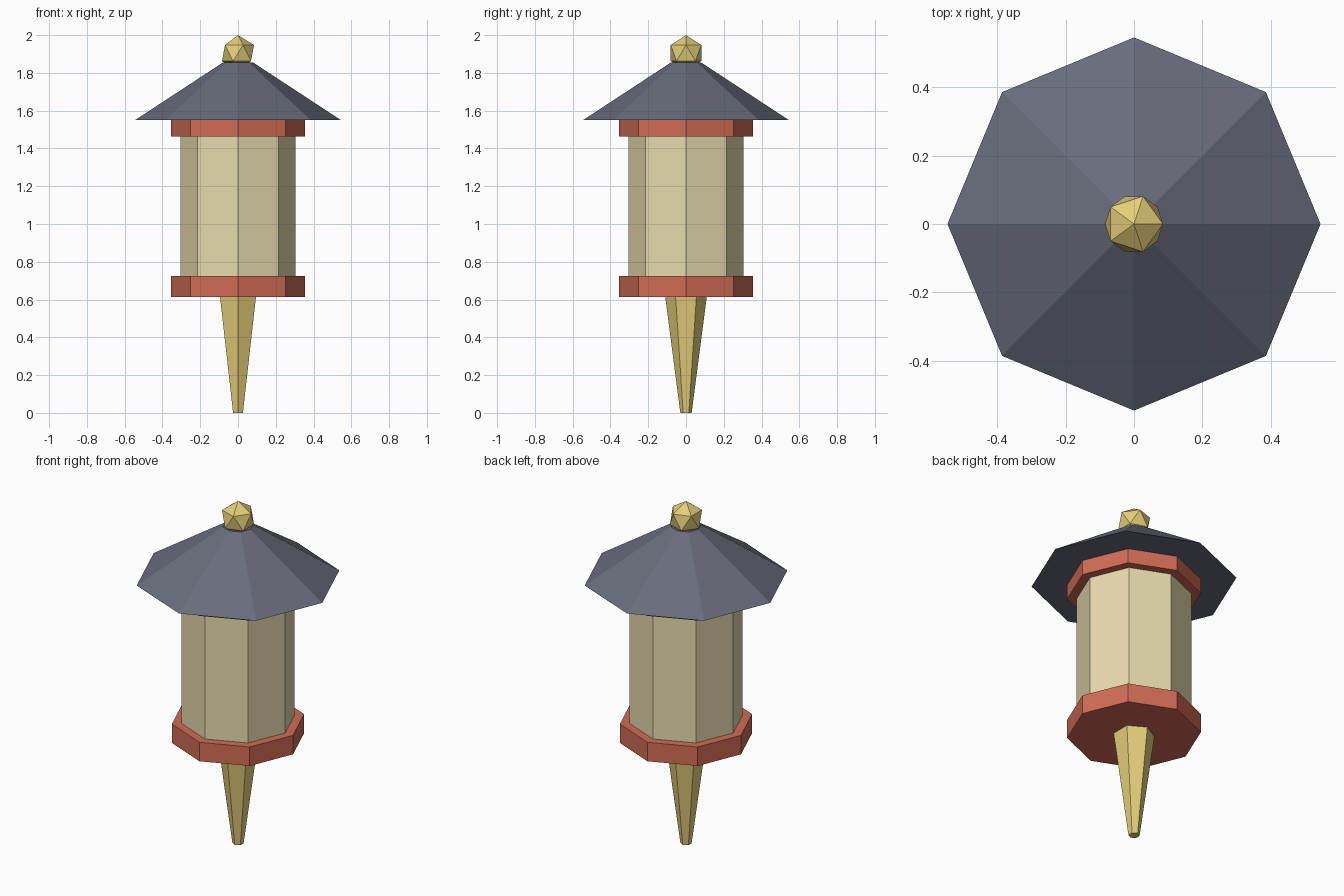
import bpy, math

if "Cube" in bpy.data.objects:
    bpy.data.objects.remove(bpy.data.objects["Cube"])


def material(name, color):
    mat = bpy.data.materials.new(name)
    mat.diffuse_color = (*color, 1)
    mat.use_nodes = True
    mat.node_tree.nodes["Principled BSDF"].inputs["Base Color"].default_value = mat.diffuse_color
    return mat


RED = material("red_paint", (0.64, 0.15, 0.09))
PAPER = material("paper", (0.80, 0.71, 0.42))
SLATE = material("slate", (0.14, 0.15, 0.20))
GOLD = material("gold", (0.78, 0.62, 0.19))


def prism(name, sides, r_low, r_high, z_low, z_high, mat):
    """Closed flat-shaded frustum between two heights, a corner facing front."""
    bpy.ops.mesh.primitive_cone_add(
        vertices=sides, radius1=r_low, radius2=r_high,
        depth=z_high - z_low, location=(0, 0, (z_low + z_high) / 2))
    obj = bpy.context.object
    obj.name = name
    obj.data.materials.append(mat)
    return obj


# Hexagonal tapered spike
prism("spike", 6, 0.03, 0.11, 0.0, 0.615, GOLD)

# Octagonal lantern body between two collars
prism("bottom_collar", 8, 0.356, 0.356, 0.614, 0.725, RED)
prism("lantern_body", 8, 0.305, 0.305, 0.725, 1.464, PAPER)
prism("top_collar", 8, 0.356, 0.356, 1.464, 1.55, RED)

# Octagonal roof with a small flat top
prism("roof", 8, 0.545, 0.08, 1.55, 1.855, SLATE)

# Faceted finial
bpy.ops.mesh.primitive_ico_sphere_add(subdivisions=1, radius=0.095, location=(0, 0, 1.905))
finial = bpy.context.object
finial.name = "finial"
finial.data.materials.append(GOLD)
